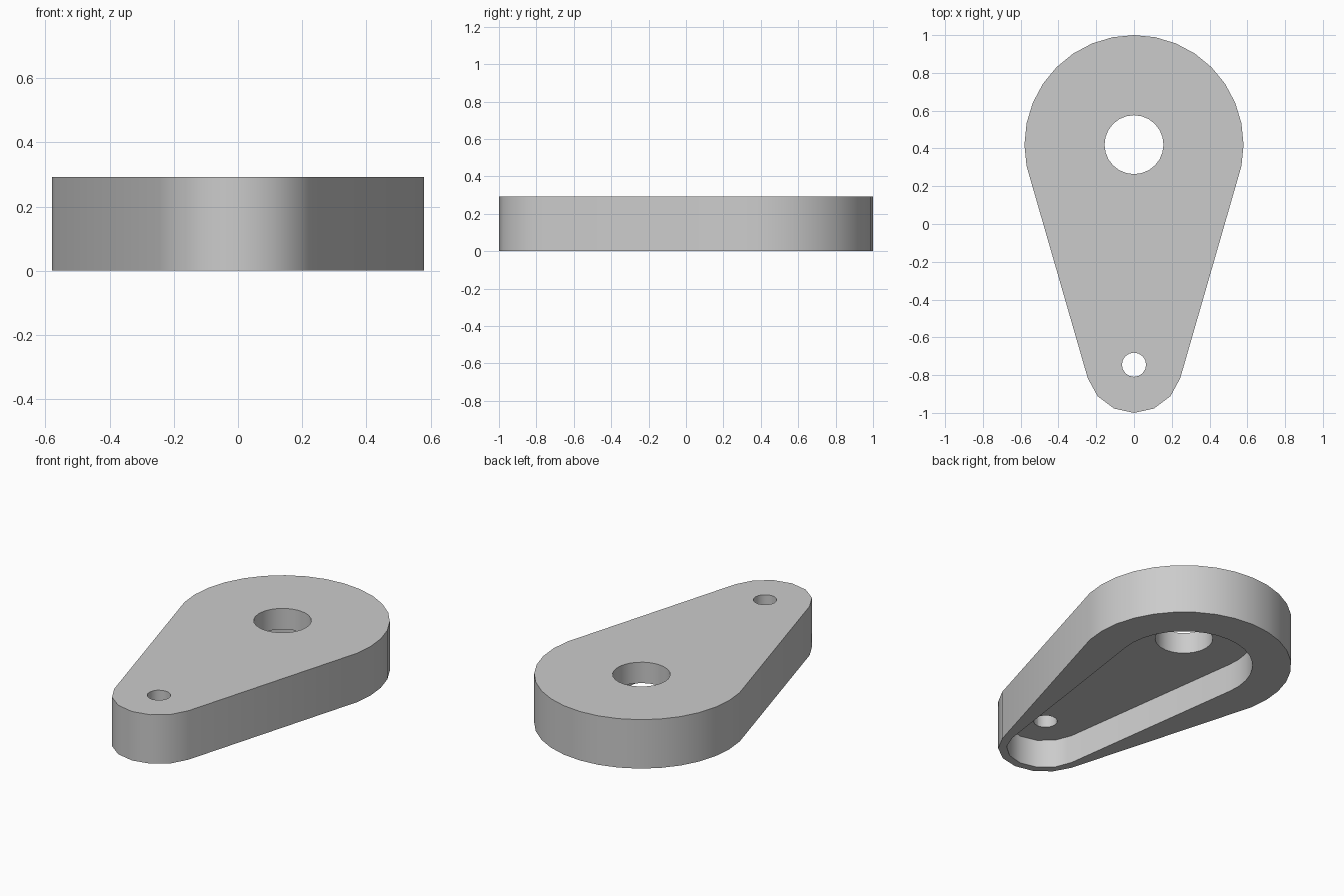
import bpy
import bmesh
from math import sin, cos, asin, pi, radians

cube = bpy.data.objects.get("Cube")
if cube:
    bpy.data.objects.remove(cube, do_unlink=True)

BIG_Y, SMALL_Y = 0.42, -0.745
HEIGHT, POCKET = 0.292, 0.167

grey = bpy.data.materials.new("plain grey")
grey.use_nodes = True
colour = (0.6, 0.6, 0.6, 1)
grey.diffuse_color = colour
grey.node_tree.nodes["Principled BSDF"].inputs["Base Color"].default_value = colour


def arc(cy, r, half, steps, facing):
    """Arc around (0, cy), centred on the +y (1) or -y (-1) direction."""
    angles = [half * (2 * i / steps - 1) for i in range(steps + 1)]
    return [(facing * r * sin(a), cy + facing * r * cos(a)) for a in angles]


def teardrop(big_r, small_r, big_half=None):
    """Two round ends joined by tangent sides."""
    lean = asin((big_r - small_r) / (BIG_Y - SMALL_Y))
    return (arc(BIG_Y, big_r, big_half or pi / 2 + lean, 18, 1)
            + arc(SMALL_Y, small_r, pi / 2 - lean, 6, -1))


def circle(cy, r, sides):
    return arc(cy, r, pi, sides, 1)[:-1]


def prism(name, outline, z0, z1):
    bm = bmesh.new()
    base = bm.faces.new([bm.verts.new((x, y, z0)) for x, y in outline])
    top = bmesh.ops.extrude_face_region(bm, geom=[base])["geom"]
    bmesh.ops.translate(bm, vec=(0, 0, z1 - z0),
                        verts=[v for v in top if isinstance(v, bmesh.types.BMVert)])
    bmesh.ops.recalc_face_normals(bm, faces=bm.faces)
    mesh = bpy.data.meshes.new(name)
    bm.to_mesh(mesh)
    bm.free()
    mesh.materials.append(grey)
    obj = bpy.data.objects.new(name, mesh)
    bpy.context.collection.objects.link(obj)
    return obj


# Solid tapered arm
arm = prism("link_arm", teardrop(0.58, 0.255, radians(101.25)), 0, HEIGHT)

# Underside pocket and the two through holes
cutters = [
    prism("pocket_cutter", teardrop(0.371, 0.21), -0.1, POCKET),
    prism("large_hole_cutter", circle(BIG_Y, 0.156, 24), -0.2, 0.5),
    prism("small_hole_cutter", circle(SMALL_Y, 0.064, 16), -0.2, 0.5),
]
bpy.context.view_layer.objects.active = arm
for cutter in cutters:
    mod = arm.modifiers.new(cutter.name, "BOOLEAN")
    mod.operation = "DIFFERENCE"
    mod.solver = "EXACT"
    mod.object = cutter
    bpy.ops.object.modifier_apply(modifier=mod.name)
    bpy.data.objects.remove(cutter, do_unlink=True)

# Smooth round walls, crisp rims
bpy.ops.object.select_all(action="DESELECT")
arm.select_set(True)
bpy.ops.object.shade_smooth_by_angle(angle=radians(30))
